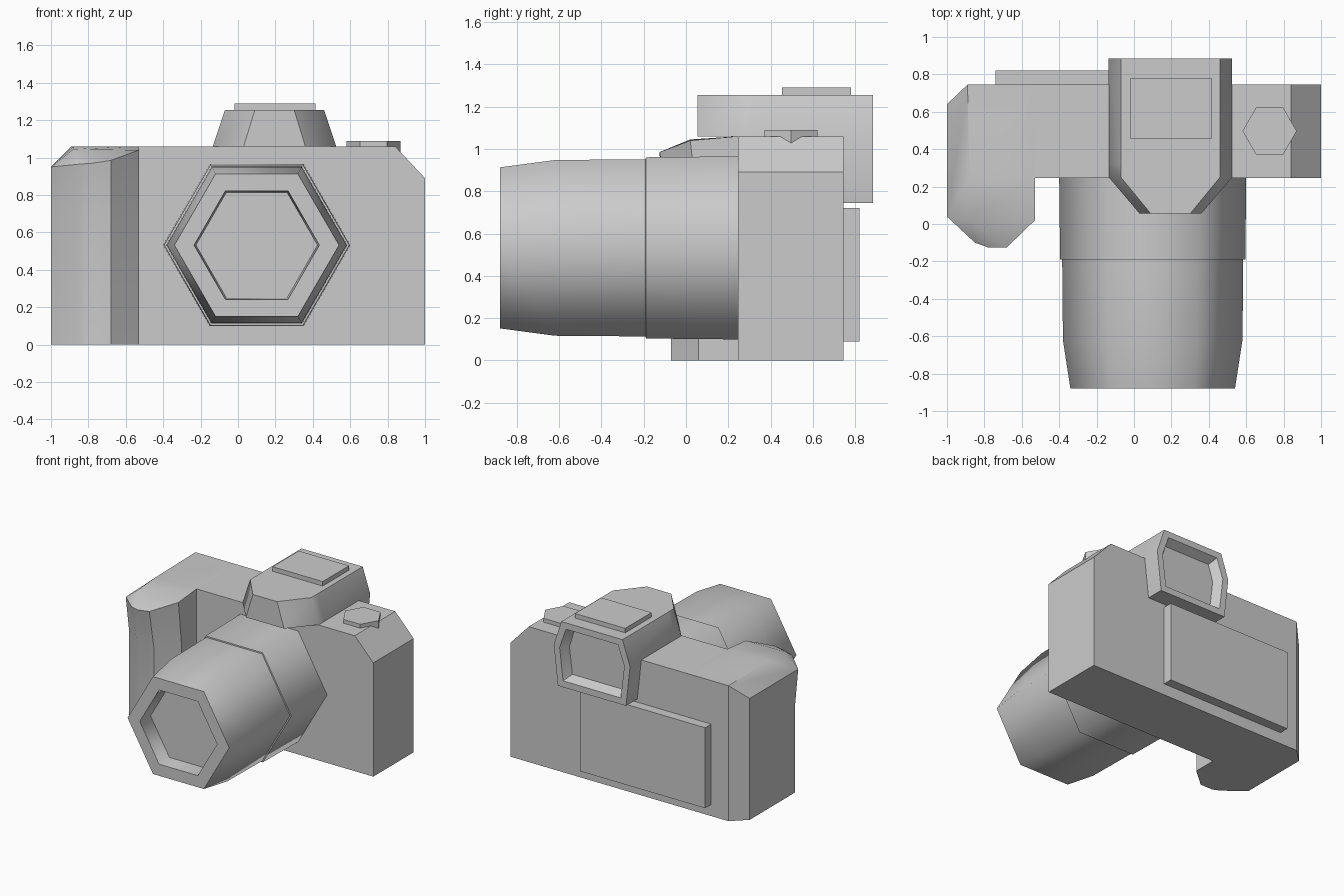
import bpy, bmesh, math

if "Cube" in bpy.data.objects:
    bpy.data.objects.remove(bpy.data.objects["Cube"])


def make(name, verts, faces, smooth=None):
    bm = bmesh.new()
    vs = [bm.verts.new(v) for v in verts]
    for f in faces:
        bm.faces.new([vs[i] for i in f])
    bmesh.ops.recalc_face_normals(bm, faces=bm.faces)
    mesh = bpy.data.meshes.new(name)
    bm.to_mesh(mesh)
    bm.free()
    ob = bpy.data.objects.new(name, mesh)
    bpy.context.collection.objects.link(ob)
    if smooth:
        bpy.ops.object.select_all(action='DESELECT')
        ob.select_set(True)
        bpy.context.view_layer.objects.active = ob
        bpy.ops.object.shade_smooth_by_angle(angle=math.radians(smooth))
    return ob


def bridge(rings, skip=()):
    """Side faces between rings of equal length; skip leaves a side open."""
    n = len(rings[0])
    return [(r * n + i, r * n + (i + 1) % n, (r + 1) * n + (i + 1) % n, (r + 1) * n + i)
            for r in range(len(rings) - 1) for i in range(n) if i not in skip]


def loft(name, rings, smooth=None, skip=()):
    n, m = len(rings[0]), len(rings)
    caps = [tuple(range(n)), tuple(range((m - 1) * n, m * n))]
    return make(name, [v for r in rings for v in r], bridge(rings, skip) + caps, smooth)


def box(name, x0, x1, y0, y1, z0, z1):
    ring = [(x0, y0), (x1, y0), (x1, y1), (x0, y1)]
    return loft(name, [[(x, y, z) for x, y in ring] for z in (z0, z1)])


def hexagon(r):
    return [(r * math.cos(i * math.pi / 3), r * math.sin(i * math.pi / 3)) for i in range(6)]


# Main body with one bevelled shoulder, open where the grip joins
profile = [(-0.53, 0), (1, 0), (1, 0.89), (0.84, 1.06), (-0.53, 1.06)]
loft("body", [[(x, y, z) for x, z in profile] for y in (0.245, 0.745)], skip=(4,))

# Hand grip: straight column that flares forward at a sloping top
low = [(-0.53, 0.745), (-0.89, 0.745), (-1, 0.64), (-1, 0.08), (-0.85, -0.04),
       (-0.79, -0.07), (-0.68, -0.07), (-0.53, 0.06), (-0.53, 0.245)]
high = [(-0.53, 0.745, 1.06), (-0.89, 0.745, 1.06), (-1, 0.64, 0.95), (-1, 0.04, 0.95),
        (-0.85, -0.10, 0.965), (-0.78, -0.125, 0.97), (-0.68, -0.125, 0.985),
        (-0.53, 0.02, 1.04), (-0.53, 0.245, 1.06)]
rings = [[(x, y, z) for x, y in low] for z in (0, 0.68)] + [high]
ridge = [(-0.88, 0.02, 1.045), (-0.88, 0.245, 1.06)]
A, B, C, D, E, F, G, H, I, T2, T3 = range(18, 29)
top = [(A, B, T3, I), (B, C, D, T3), (T3, D, T2), (T2, D, E), (T2, E, F),
       (T2, F, G), (T2, G, H), (I, T3, T2, H)]
make("grip", [v for r in rings for v in r] + ridge,
     bridge(rings, skip=(8,)) + top + [tuple(range(9))], 40)

# Six-sided lens barrel with a recessed front glass
stations = [(0.245, 0.5), (-0.19, 0.495), (-0.191, 0.484), (-0.62, 0.48),
            (-0.88, 0.44), (-0.88, 0.335), (-0.76, 0.325)]
loft("lens", [[(0.1 + u, y, 0.532 + v) for u, v in hexagon(r)] for y, r in stations], 65)

# Viewfinder hump: half-profile mirrored about its centre, lofted back to front
CX = 0.195


def hump_ring(y, half):
    return ([(CX + w, y, z) for w, z in half] +
            [(CX - w, y, z) for w, z in reversed(half)])


full = [(0.265, 1.255), (0.33, 1.06), (0.295, 0.745)]
eye = [(0.225, 1.205), (0.28, 1.05), (0.25, 0.795)]
deep = [(0.20, 1.17), (0.24, 1.04), (0.215, 0.83)]
upper = [(0.265, 1.255), (0.33, 1.06), (0.295, 1.06)]
nose = [(0.105, 1.255), (0.165, 1.06), (0.13, 1.06)]
loft("viewfinder_hump", [hump_ring(0.82, deep), hump_ring(0.885, eye), hump_ring(0.885, full),
                         hump_ring(0.32, full), hump_ring(0.25, upper),
                         hump_ring(0.055, nose)], 50)

# Accessory shoe, rear screen and control dial
box("accessory_shoe", -0.02, 0.415, 0.455, 0.78, 1.25, 1.29)
box("rear_screen", -0.74, 0.345, 0.74, 0.82, 0.09, 0.72)
loft("control_dial", [[(0.725 + u, 0.497 + v, z) for u, v in hexagon(0.145)]
                      for z in (1.025, 1.09)])
